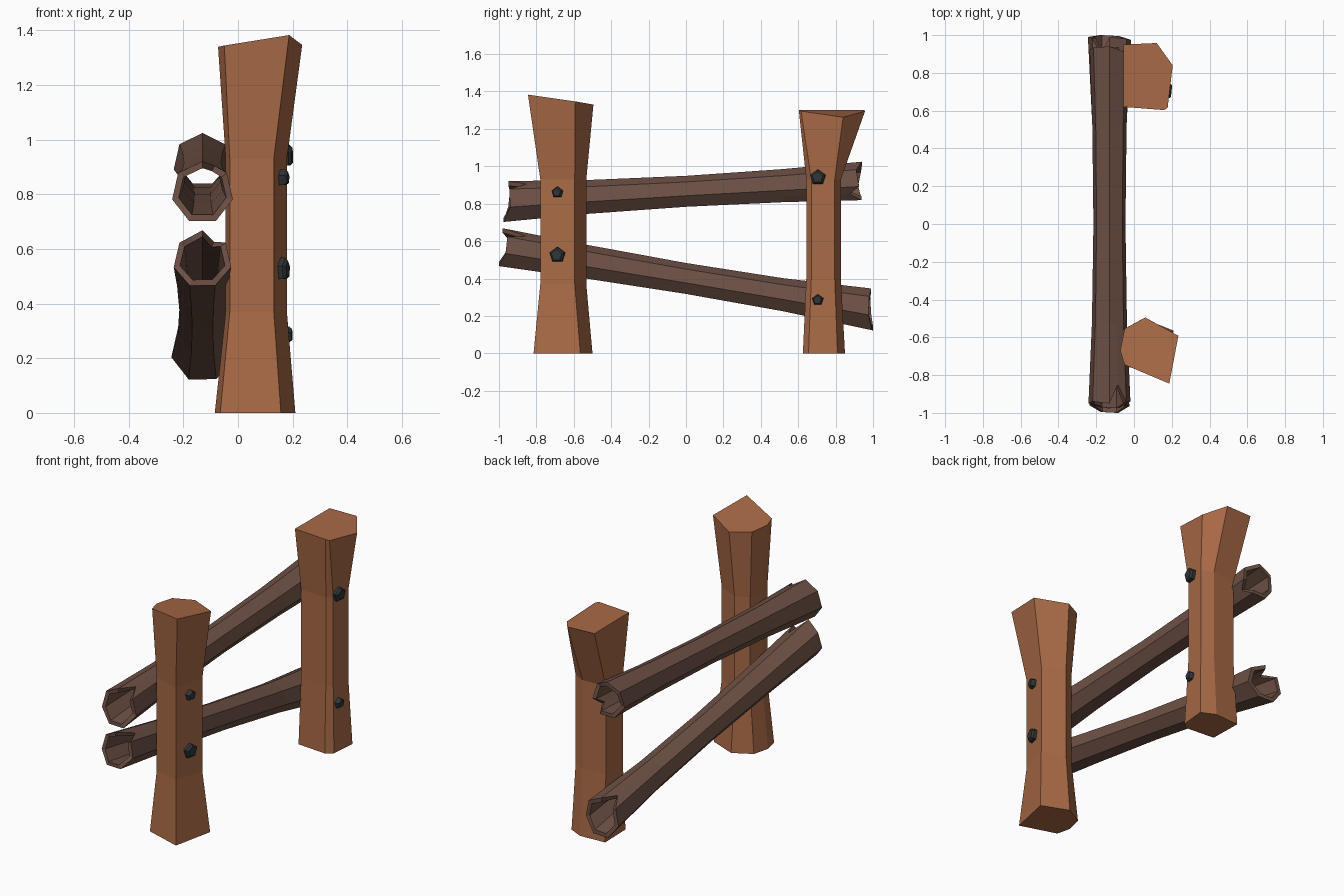
import bpy, bmesh
from math import sin, cos, pi, floor
from mathutils import Vector

if "Cube" in bpy.data.objects:
    bpy.data.objects.remove(bpy.data.objects["Cube"])


def material(name, rgb):
    m = bpy.data.materials.new(name)
    m.diffuse_color = (*rgb, 1)
    m.use_nodes = True
    m.node_tree.nodes["Principled BSDF"].inputs["Base Color"].default_value = m.diffuse_color
    return m


POST = material("post_wood", (0.40, 0.145, 0.062))
RAIL = material("rail_wood", (0.155, 0.082, 0.060))
IRON = material("dark_iron", (0.030, 0.036, 0.037))


def loft(name, rings, mat, closed=False):
    """Skin a list of rings; cap both ends, or join last ring to first."""
    bm = bmesh.new()
    rows = [[bm.verts.new(p) for p in r] for r in rings]
    n = len(rows[0])
    pairs = list(zip(rows, rows[1:]))
    if closed:
        pairs.append((rows[-1], rows[0]))
    else:
        bm.faces.new(rows[0])
        bm.faces.new(rows[-1])
    for a, b in pairs:
        for i in range(n):
            j = (i + 1) % n
            bm.faces.new((a[i], a[j], b[j], b[i]))
    bmesh.ops.recalc_face_normals(bm, faces=bm.faces)
    me = bpy.data.meshes.new(name)
    bm.to_mesh(me)
    bm.free()
    me.materials.append(mat)
    ob = bpy.data.objects.new(name, me)
    bpy.context.collection.objects.link(ob)
    return ob


def post(name, base, waist, top, z_low, z_high):
    """Waisted timber post: base, two waist rings, slanted top."""
    loft(name, [[(x, y, 0) for x, y in base],
                [(x, y, z_low) for x, y in waist],
                [(x, y, z_high) for x, y in waist],
                top], POST)


# Posts (outlines run anticlockwise from the front left corner)
post("front_post",
     [(-.065, -.745), (.157, -.815), (.21, -.565), (.05, -.50), (-.06, -.56), (-.085, -.66)],
     [(-.03, -.73), (.131, -.779), (.179, -.595), (.05, -.533), (-.025, -.575), (-.045, -.66)],
     [(-.05, -.745, 1.345), (.187, -.845, 1.383), (.235, -.592, 1.347),
      (.06, -.495, 1.33), (-.05, -.555, 1.335), (-.073, -.67, 1.34)],
     0.37, 0.93)
post("back_post",
     [(-.045, .64), (.14, .625), (.18, .655), (.195, .81), (.11, .85), (-.05, .84)],
     [(-.035, .65), (.135, .643), (.165, .67), (.178, .795), (.11, .828), (-.04, .82)],
     [(-.055, .62, 1.302), (.16, .603, 1.302), (.178, .615, 1.295),
      (.205, .84, 1.262), (.12, .958, 1.297), (-.055, .95, 1.30)],
     0.40, 0.93)

# Hollow seven-sided rails with splintered ends
KS = [0, .5, 1, 2, 2.5, 3, 4, 5, 6, 6.5]


def section(k, r):
    """Point on a heptagon; a half step is the middle of a side."""
    i = floor(k)
    a, b = (Vector((sin(t * 2 * pi / 7), cos(t * 2 * pi / 7))) * r for t in (i, i + 1))
    return a.lerp(b, k - i)


def rail(name, z0, slope, r_front, r_back, front, back, slits_front, slits_back):
    def end(vals, slits, k):
        i = floor(k)
        return slits.get(k, vals[i] + (vals[(i + 1) % 7] - vals[i]) * (k - i))

    stations = [(r_front, lambda k: end(front, slits_front, k)),
                (.095, lambda k: -.52), (.087, lambda k: 0),
                (.093, lambda k: .52),
                (r_back, lambda k: end(back, slits_back, k))]

    def ring(r, yf):
        out = []
        for k in KS:
            p, y = section(k, r), yf(k)
            out.append((-.13 + p.x, y, z0 + slope * y + p.y))
        return out

    outer = [ring(r, f) for r, f in stations]
    inner = [ring(r * .78, f) for r, f in reversed(stations)]
    loft(name, outer + inner, RAIL, closed=True)


rail("upper_rail", .862, .058, .114, .108,
     [-.95, -.945, -.94, -.975, -.97, -.95, -.94],
     [.94, .91, .925, .937, .935, .92, .935],
     {.5: -.85}, {2.5: .875})
rail("lower_rail", .396, -.168, .108, .117,
     [-.98, -.955, -.965, -1.0, -.995, -.96, -.95],
     [.99, .98, .975, .995, 1.0, .99, .985],
     {.5: -.85}, {6.5: .90})


# Five-sided bolt heads on the outer faces of the posts
def bolt(name, pos, normal, r):
    n = Vector(normal).normalized()
    side = Vector((-n.y, n.x, 0))
    up = Vector((0, 0, 1))
    rings = []
    for depth, s in ((-.02, 1), (.017, 1), (.028, .72)):
        rings.append([Vector(pos) + n * depth + (side * sin(a) + up * cos(a)) * r * s
                      for a in (2 * pi * i / 5 for i in range(5))])
    loft(name, rings, IRON)


bolt("front_bolt_upper", (.156, -.685, .86), (.97, -.25, 0), .031)
bolt("front_bolt_lower", (.156, -.685, .525), (.97, -.25, 0), .043)
bolt("back_bolt_upper", (.171, .706, .94), (.99, -.11, 0), .043)
bolt("back_bolt_lower", (.170, .706, .285), (.99, -.11, 0), .031)
